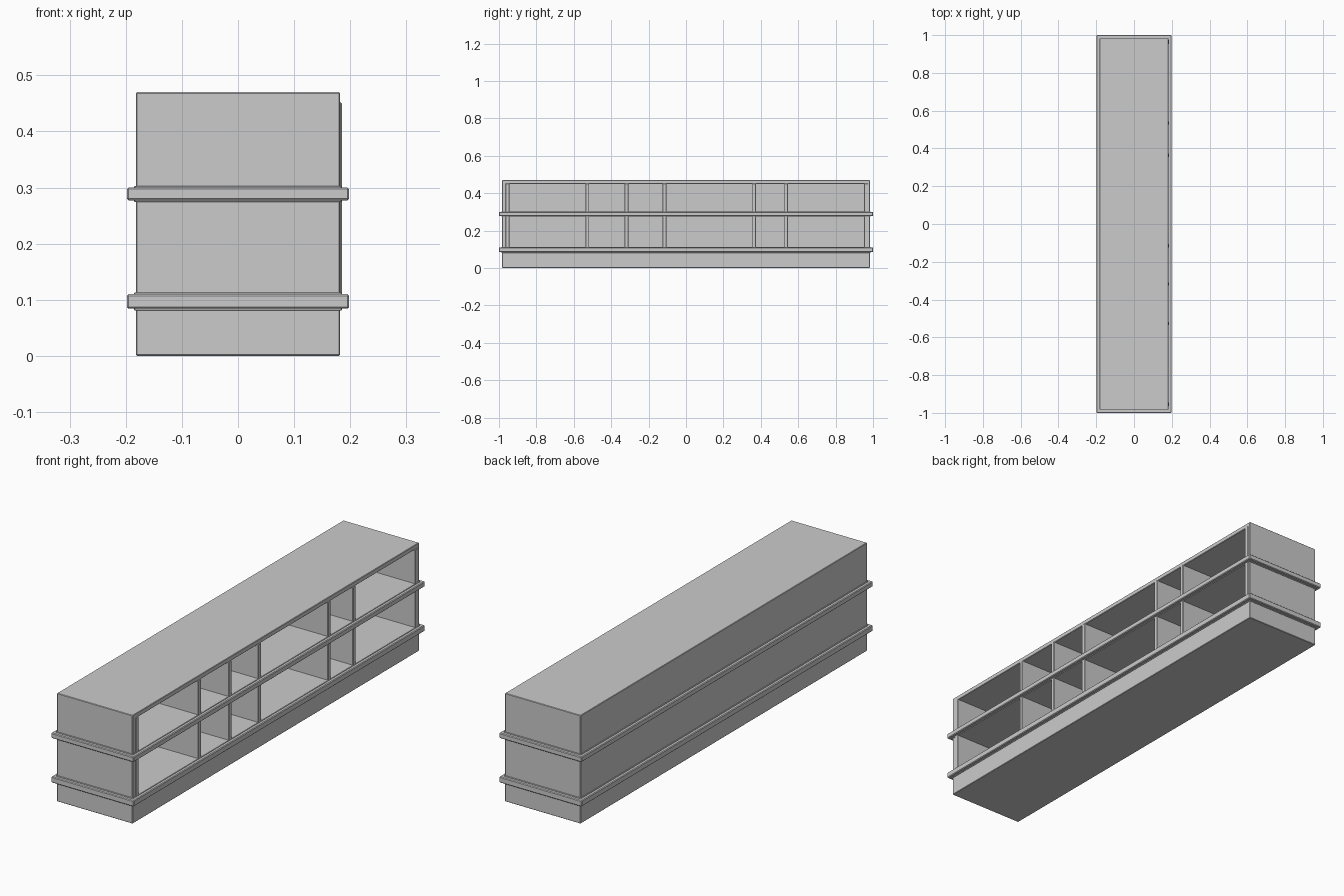
import bpy

if "Cube" in bpy.data.objects:
    bpy.data.objects.remove(bpy.data.objects["Cube"])

# Overall extents of the cabinet body
X, Y, TOP = 0.182, 0.983, 0.47


def box(name, x, y, z, bevel=0.002):
    """Box from (min, max) ranges with a fine bevel."""
    bpy.ops.mesh.primitive_cube_add(
        size=1, location=[(a + b) / 2 for a, b in (x, y, z)])
    ob = bpy.context.object
    ob.name = name
    ob.scale = [b - a for a, b in (x, y, z)]
    bpy.ops.object.transform_apply(location=False, rotation=False, scale=True)
    mod = ob.modifiers.new("edge", 'BEVEL')
    mod.width = bevel
    mod.segments = 1
    return ob


# Plinth, top board and back panel
box("plinth", (-X, X), (-Y, Y), (0, 0.09))
box("top_board", (-X, X), (-Y, Y), (0.45, TOP))
box("back_panel", (-X, -X + 0.02), (-Y, Y), (0.085, TOP))

# End walls
box("end_wall_front", (-X, X), (-Y, -0.944), (0.085, TOP))
box("end_wall_back", (-X, X), (0.953, Y), (0.085, TOP))

# Two projecting shelves, each with a thin stepped core
for name, z0, z1 in (("lower_shelf", 0.084, 0.11), ("middle_shelf", 0.277, 0.30)):
    box(name, (-0.198, 0.198), (-1, 1), (z0, z1), 0.003)
    box(name + "_step", (-0.185, 0.185), (-0.986, 0.986), (z0 - 0.003, z1 + 0.003), 0.001)

# Upright dividers, repeated on both levels, slightly proud of the body
for i, y in enumerate((-0.527, -0.318, -0.115, 0.364, 0.535)):
    for level, z0, z1 in (("lower", 0.109, 0.279), ("upper", 0.299, 0.452)):
        box(f"{level}_divider_{i + 1}", (-X + 0.01, X + 0.003), (y - 0.0095, y + 0.0095), (z0, z1))

# Facing strips on the end walls
for level, z0, z1 in (("lower", 0.109, 0.279), ("upper", 0.299, 0.452)):
    box(f"{level}_end_strip_front", (X - 0.01, X + 0.003), (-0.965, -0.944), (z0, z1))
    box(f"{level}_end_strip_back", (X - 0.01, X + 0.003), (0.953, 0.974), (z0, z1))
